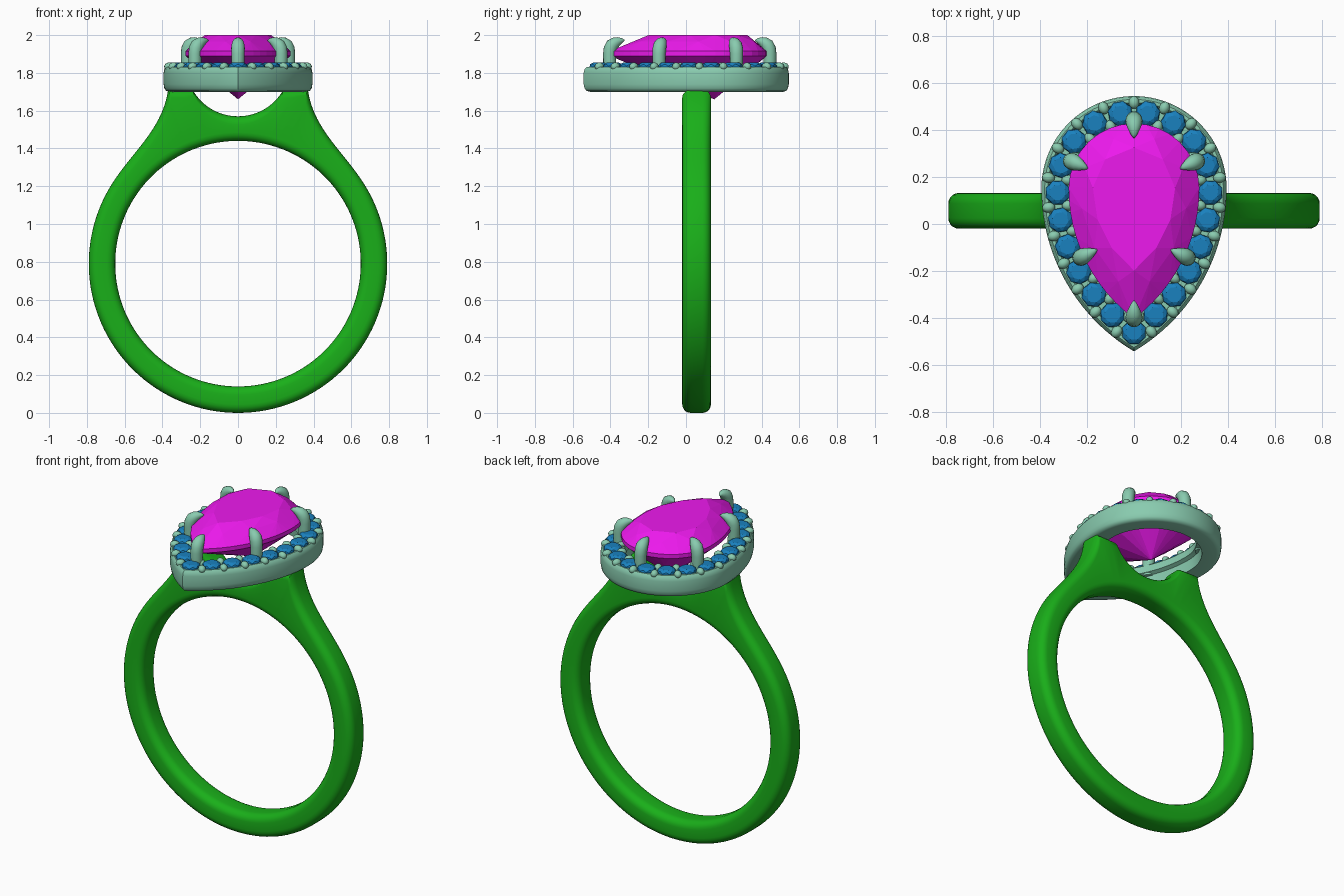
import bpy, bmesh, math
from math import sin, cos, pi
from mathutils import Vector
from mathutils.geometry import interpolate_bezier

if "Cube" in bpy.data.objects:
    bpy.data.objects.remove(bpy.data.objects["Cube"])

YC, C = 0.15, 0.41          # centre of the pear's round end, side-arc centre offset


def material(name, rgb):
    m = bpy.data.materials.new(name)
    m.diffuse_color = (*rgb, 1)
    m.use_nodes = True
    m.node_tree.nodes["Principled BSDF"].inputs["Base Color"].default_value = m.diffuse_color
    return m


GREEN = material("green_metal", (0.01, 0.43, 0.01))
MINT = material("mint_metal", (0.25, 0.6, 0.43))
PINK = material("magenta_gem", (0.85, 0.01, 0.85))
BLUE = material("blue_gem", (0.01, 0.22, 0.52))


def finish(name, bm, mat, smooth=None):
    bmesh.ops.recalc_face_normals(bm, faces=bm.faces)
    me = bpy.data.meshes.new(name)
    bm.to_mesh(me)
    bm.free()
    ob = bpy.data.objects.new(name, me)
    bpy.context.collection.objects.link(ob)
    me.materials.append(mat)
    if smooth:
        bpy.ops.object.select_all(action='DESELECT')
        ob.select_set(True)
        bpy.context.view_layer.objects.active = ob
        bpy.ops.object.shade_smooth_by_angle(angle=math.radians(smooth))
    return ob


def loft(bm, rings, closed=False):
    """Skin a list of equal-length point rings; cap the ends unless closed."""
    vs = [[bm.verts.new(p) for p in r] for r in rings]
    n = len(vs[0])
    for i in range(len(vs) if closed else len(vs) - 1):
        a, b = vs[i], vs[(i + 1) % len(vs)]
        for j in range(n):
            k = (j + 1) % n
            bm.faces.new((a[j], a[k], b[k], b[j]))
    if not closed:
        bm.faces.new(vs[0])
        bm.faces.new(vs[-1])


def hull(bm, pts):
    """Faceted gem: convex hull of its facet corners."""
    vs = [bm.verts.new(p) for p in pts]
    res = bmesh.ops.convex_hull(bm, input=vs)
    junk = [v for v in res["geom_interior"] if isinstance(v, bmesh.types.BMVert)]
    bmesh.ops.delete(bm, geom=junk, context='VERTS')


def pear(w, s):
    """Point and outward normal on a pear of half width w; s in 0..1 from the tip."""
    s %= 1
    if s > 0.5:
        p, n = pear(w, 1 - s)
        return Vector((-p.x, p.y, 0)), Vector((-n.x, n.y, 0))
    r = w + C
    phi = math.acos(C / r)
    d = s * (2 * r * phi + pi * w)
    if d < r * phi:
        a = -phi + d / r
        p = Vector((-C + r * cos(a), YC + r * sin(a), 0))
    else:
        a = (d - r * phi) / w
        p = Vector((w * cos(a), YC + w * sin(a), 0))
    n = Vector((cos(a), sin(a), 0)) if s > 1e-6 else Vector((0, -1, 0))
    return p, n


def pear_ring(w, z, n, shift=0.0, scale=1.0):
    out = []
    for i in range(n):
        p = pear(w, (i + shift) / n)[0]
        out.append(Vector((p.x * scale, YC + (p.y - YC) * scale, z)))
    return out


# Shank: round band whose outer outline rises into shoulders around a notch
R_IN, ZC, Y0, Y1, BEV = 0.65, 0.79, -0.02, 0.132, 0.045
half = [(0.276 * sin(a), 1.846 - 0.276 * cos(a)) for a in [i * 1.05 / 10 for i in range(11)]]
half += [(0.30, 1.71)]
half += [tuple(p) for p in interpolate_bezier(Vector((0.37, 1.71)), Vector((0.40, 1.50)),
                                              Vector((0.563, 1.38)), Vector((0.669, 1.21)), 16)]
a0 = math.atan2(0.42, 0.669)
half += [(0.79 * cos(a), ZC + 0.79 * sin(a)) for a in
         [a0 - (a0 + pi / 2) * i / 44 for i in range(1, 45)]]
outline = half + [(-x, z) for x, z in half[-2:0:-1]]
rings = []
for x, z in outline:
    d = Vector((x, 0, z - ZC))
    r = d.length
    d.normalize()
    ring = []
    for k, (cr, cy) in enumerate([(r - BEV, Y1 - BEV), (R_IN + BEV, Y1 - BEV),
                                  (R_IN + BEV, Y0 + BEV), (r - BEV, Y0 + BEV)]):
        for j in range(6):
            a = k * pi / 2 + j * pi / 10
            p = d * (cr + BEV * cos(a))
            ring.append((p.x, cy + BEV * sin(a), ZC + p.z))
    rings.append(ring)
bm = bmesh.new()
loft(bm, rings, closed=True)
finish("shank", bm, GREEN, 40)

# Halo: pear-shaped setting frame with an inner step below
profile = [(0.285, 1.70), (0.365, 1.70), (0.381, 1.705), (0.390, 1.718), (0.394, 1.74),
           (0.394, 1.80), (0.390, 1.82), (0.380, 1.832), (0.366, 1.832), (0.355, 1.818),
           (0.295, 1.818), (0.285, 1.832), (0.272, 1.832), (0.258, 1.82), (0.255, 1.775),
           (0.278, 1.765)]
bm = bmesh.new()
loft(bm, [pear_ring(w, z, 128) for w, z in profile], closed=True)
finish("halo_frame", bm, MINT, 40)

# Halo stones and the paired beads that hold them
N, W = 21, 0.325
stones, beads = bmesh.new(), bmesh.new()
for i in range(N):
    p, n = pear(W, i / N)
    a0 = math.atan2(n.y, n.x)
    pts = [p + Vector((0, 0, 1.78))]
    for r, z, sh in [(0.034, 1.854, 0.5), (0.047, 1.846, 0), (0.054, 1.836, 0.5), (0.054, 1.828, 0.5)]:
        pts += [p + Vector((r * cos(a0 + (k + sh) * pi / 4), r * sin(a0 + (k + sh) * pi / 4), z))
                for k in range(8)]
    hull(stones, pts)
    p, n = pear(W, (i + 0.5) / N)
    for side in (-0.042, 0.042):
        geo = bmesh.ops.create_uvsphere(beads, u_segments=14, v_segments=8, radius=0.022)
        for v in geo["verts"]:
            t = Vector((-n.y, n.x, 0))
            v.co = p + n * (side + v.co.x * 1.25) + t * v.co.y + Vector((0, 0, 1.833 + v.co.z))
finish("halo_stones", stones, BLUE)
finish("halo_beads", beads, MINT, 60)

# Centre gem: pear cut with table, crown, girdle and pointed pavilion
G = 0.278
pts = pear_ring(G, 2.0, 10, 0, 0.63) + pear_ring(G, 1.966, 10, 0.5, 0.82)
pts += pear_ring(G, 1.915, 40) + pear_ring(G, 1.89, 40)
pts += pear_ring(G, 1.785, 10, 0.5, 0.56) + [Vector((0, YC, 1.66))]
bm = bmesh.new()
hull(bm, pts)
finish("centre_gem", bm, PINK)

# Claw prongs: tapered tubes curling over the gem edge (outward offset, z, radius)
path = [(0.012, 1.76, 0.034), (0.014, 1.85, 0.034), (0.014, 1.90, 0.035), (0.010, 1.928, 0.036),
        (0.000, 1.948, 0.035), (-0.016, 1.960, 0.030), (-0.034, 1.968, 0.022),
        (-0.052, 1.972, 0.012), (-0.064, 1.972, 0.003)]
seats = [((0, 0.43), (0, 1)), ((0, -0.39), (0, -1))]
for sx in (-1, 1):
    seats += [((sx * 0.255, 0.262), (sx * 0.91, 0.41)), ((sx * 0.215, -0.137), (sx * 0.9, -0.43))]
bm = bmesh.new()
for pos, out in seats:
    p, u = Vector((*pos, 0)), Vector((*out, 0)).normalized()
    side = Vector((-u.y, u.x, 0))
    rings = []
    for i, (o, z, r) in enumerate(path):
        a, b = path[max(i - 1, 0)], path[min(i + 1, len(path) - 1)]
        tan = (u * (b[0] - a[0]) + Vector((0, 0, b[1] - a[1]))).normalized()
        nrm = tan.cross(side)
        c = p + u * o + Vector((0, 0, z))
        rings.append([c + r * (side * cos(k * pi / 8) + nrm * sin(k * pi / 8)) for k in range(16)])
    loft(bm, rings)
finish("prongs", bm, MINT, 60)
